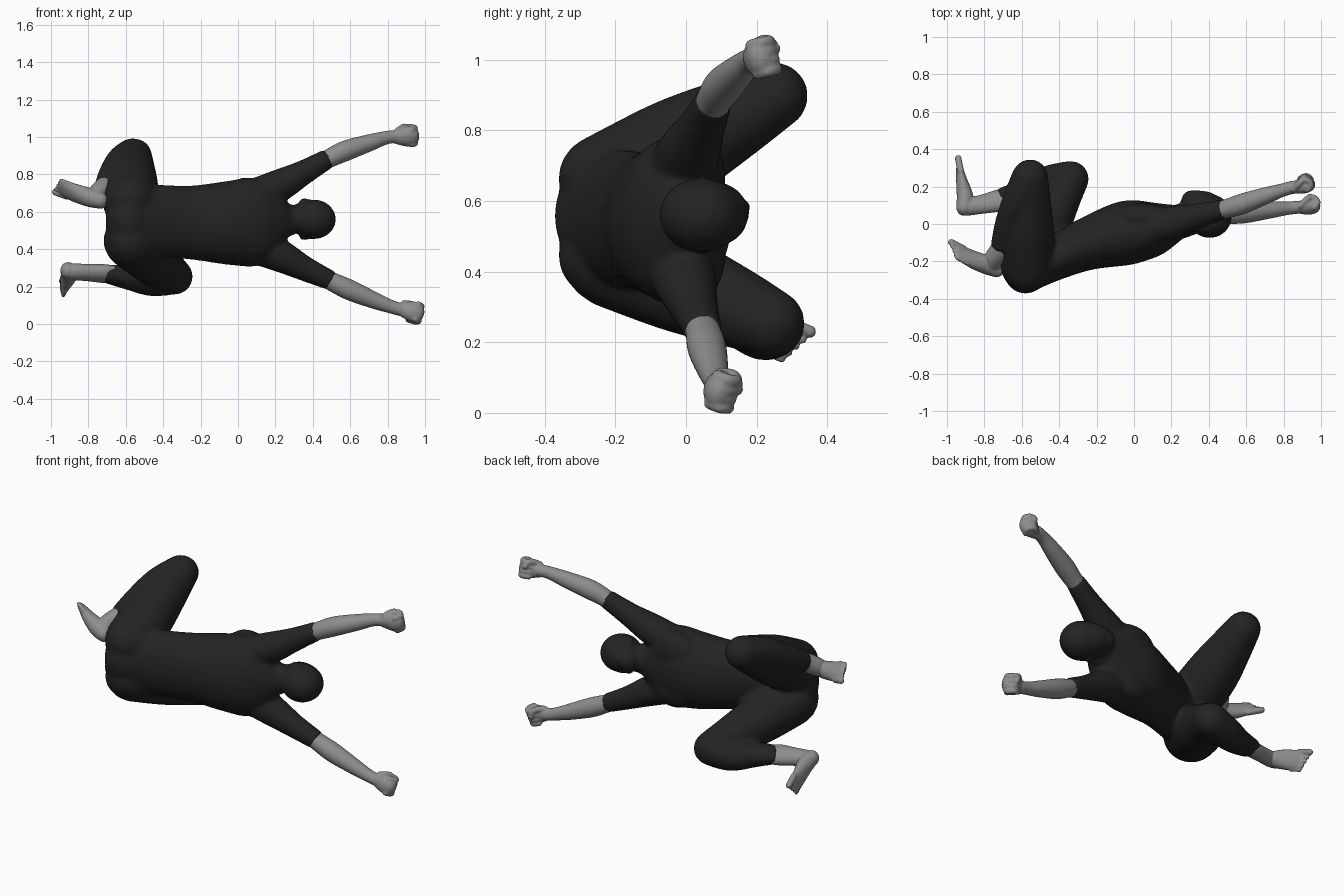
import bpy, bmesh, math
from mathutils import Vector, Matrix

if "Cube" in bpy.data.objects:
    bpy.data.objects.remove(bpy.data.objects["Cube"])


def material(name, c):
    m = bpy.data.materials.new(name)
    m.diffuse_color = (c, c, c, 1)
    m.use_nodes = True
    m.node_tree.nodes["Principled BSDF"].inputs["Base Color"].default_value = m.diffuse_color
    return m


SUIT = material("black_suit", 0.017)
SKIN = material("grey_skin", 0.27)


def spline(pts, steps=6):
    """Smooth path through rows of (x, y, z, half width, half depth)."""
    rows = [[*p[:3], p[3], p[-1]] for p in pts]
    rows = [rows[0]] + rows + [rows[-1]]
    out = []
    for i in range(1, len(rows) - 2):
        for s in range(steps):
            t = s / steps
            out.append([0.5 * (2 * b + (c - a) * t + (2 * a - 5 * b + 4 * c - d) * t * t
                               + (3 * b - a - 3 * c + d) * t ** 3)
                        for a, b, c, d in zip(*rows[i - 1:i + 3])])
    return out + [rows[-1]]


def tube(bm, pts, ref=(0, 0, 1), round_start=True, round_end=True, n=24):
    """Elliptical loft; half width runs along ref, ends are domed or flat."""
    rows = spline(pts)
    pos = [Vector(r[:3]) for r in rows]
    last = len(rows) - 1
    rings = []
    for i, r in enumerate(rows):
        t = (pos[min(i + 1, last)] - pos[max(i - 1, 0)]).normalized()
        rings.append((pos[i], t, r[3], r[4]))

    def dome(ring, sign):
        p, t, a, b = ring
        return [(p + t * sign * min(a, b) * math.sin(k), t, a * math.cos(k), b * math.cos(k))
                for k in (0.35, 0.7, 1.05, 1.4)]
    if round_start:
        rings = dome(rings[0], -1)[::-1] + rings
    if round_end:
        rings = rings + dome(rings[-1], 1)
    loops = []
    for p, t, a, b in rings:
        u = Vector(ref)
        u = (u - t * u.dot(t)).normalized()
        v = t.cross(u)
        loops.append([bm.verts.new(p + u * a * math.cos(k * math.tau / n)
                                   + v * b * math.sin(k * math.tau / n)) for k in range(n)])
    for l0, l1 in zip(loops, loops[1:]):
        for k in range(n):
            bm.faces.new((l0[k], l0[(k + 1) % n], l1[(k + 1) % n], l1[k]))
    bm.faces.new(loops[0][::-1])
    bm.faces.new(loops[-1])


def ball(bm, c, r):
    bmesh.ops.create_uvsphere(bm, u_segments=24, v_segments=14, radius=1,
                              matrix=Matrix.Translation(c) @ Matrix.Diagonal((*r, 1)))


def finish(bm, name, mat, voxel, smooth):
    """Fuse the overlapping forms into one smooth skin."""
    bmesh.ops.recalc_face_normals(bm, faces=bm.faces)
    me = bpy.data.meshes.new(name)
    bm.to_mesh(me)
    bm.free()
    me.materials.append(mat)
    ob = bpy.data.objects.new(name, me)
    bpy.context.collection.objects.link(ob)
    m = ob.modifiers.new("fuse", "REMESH")
    m.mode = "VOXEL"
    m.voxel_size = voxel
    m.use_smooth_shade = True
    s = ob.modifiers.new("soften", "SMOOTH")
    s.factor = 0.5
    s.iterations = smooth


# Suited body
bm = bmesh.new()
# torso, pelvis to collar
tube(bm, [(-.575, -.23, .555, .195, .134), (-.42, -.18, .55, .195, .12),
          (-.25, -.108, .543, .198, .141), (-.05, -.05, .541, .225, .172),
          (.09, -.028, .546, .236, .152), (.19, .0, .552, .185, .114),
          (.26, .025, .556, .09, .082)])
# neck, skull, face, chin, brow, nose
tube(bm, [(.17, 0, .555, .09), (.26, .035, .557, .075), (.36, .06, .56, .072)])
ball(bm, (.405, .042, .56), (.119, .118, .106))
ball(bm, (.365, .08, .563), (.112, .098, .092))
ball(bm, (.305, .115, .567), (.055, .066, .062))
ball(bm, (.39, .115, .57), (.06, .054, .07))
ball(bm, (.335, .17, .585), (.026, .016, .015))
for z in (.46, .661):
    ball(bm, (.355, .045, z), (.03, .02, .012))
# seat and chest muscles
ball(bm, (-.58, -.243, .558), (.12, .13, .16))
for z in (.447, .664):
    ball(bm, (-.575, -.23, z), (.13, .132, .126))
    ball(bm, (.05, .04, z), (.15, .072, .12))
# sleeves with shoulders
tube(bm, [(.08, -.02, .68, .094), (.22, .01, .74, .088), (.35, .045, .81, .067),
          (.485, .08, .887, .053)], (0, 1, 0), round_end=False)
tube(bm, [(.08, -.02, .42, .094), (.22, .0, .367, .088), (.36, .025, .295, .067),
          (.5, .05, .231, .053)], (0, 1, 0), round_end=False)
# raised leg: thigh, shin
tube(bm, [(-.572, -.2, .652, .152), (-.572, -.02, .752, .144), (-.563, .14, .838, .118),
          (-.555, .25, .897, .096)], (1, 0, 0))
tube(bm, [(-.565, .25, .905, .089), (-.62, .12, .867, .086), (-.672, -.01, .797, .075),
          (-.712, -.13, .735, .057)], (1, 0, 0), round_end=False)
# lowered leg: thigh, shin
tube(bm, [(-.568, -.2, .446, .152), (-.48, -.02, .365, .138), (-.398, .14, .298, .115),
          (-.338, .24, .254, .097)])
tube(bm, [(-.345, .245, .25, .092), (-.46, .22, .233, .084, .091), (-.58, .165, .25, .069, .081),
          (-.715, .125, .27, .048, .065)], round_end=False)
finish(bm, "suited_body", SUIT, .011, 8)


# Bare forearms with fists
def forearm(name, path, fist, ref):
    bm = bmesh.new()
    tube(bm, path, ref)
    c = Vector(fist)
    d = (c - Vector(path[-2][:3])).normalized()
    side = Vector(ref)
    side = (side - d * side.dot(d)).normalized()
    palm = d.cross(side)
    if palm.y < 0:
        palm = -palm
    # back of the hand
    tube(bm, [(*(c - d * .05), .04, .032), (*c, .055, .042), (*(c + d * .03), .055, .04)], side)
    # curled fingers
    for i in range(4):
        o = c + side * (i - 1.5) * .027
        tube(bm, [(*(o + d * .028 - palm * .016), .018), (*(o + d * .048 + palm * .01), .018),
                  (*(o + d * .03 + palm * .038), .017), (*(o - d * .005 + palm * .032), .016)],
             side, n=12)
    # thumb folded over the fingers
    tube(bm, [(*(c - d * .045 + side * .035), .018), (*(c + side * .045 + palm * .035), .018),
              (*(c + d * .02 + side * .015 + palm * .052), .015)], d, n=12)
    finish(bm, name, SKIN, .006, 3)


forearm("upper_forearm", [(.44, .07, .86, .046), (.5, .083, .892, .051), (.58, .108, .928, .055),
                          (.7, .15, .968, .046), (.79, .18, .996, .036), (.85, .197, 1.003, .035)],
        (.9, .204, 1.003), (0, -.25, 1))
forearm("lower_forearm", [(.45, .04, .253, .046), (.51, .05, .223, .051), (.6, .06, .181, .055),
                          (.73, .075, .126, .045), (.82, .084, .092, .036), (.88, .09, .075, .035)],
        (.927, .092, .068), (0, .25, 1))


# Bare feet
def foot(name, ankle, sole, ref, inner):
    bm = bmesh.new()
    tube(bm, ankle, ref)
    tube(bm, sole, ref)
    tip = Vector(sole[-1][:3])
    d = (tip - Vector(sole[-2][:3])).normalized()
    side = Vector(ref) * inner
    side = (side - d * side.dot(d)).normalized()
    # toes shrink away from the inner side
    for i in range(5):
        r = .018 if i == 0 else .0125 - .0007 * i
        base = tip + side * (.043 - .0245 * i + (.004 if i == 0 else 0)) - d * (.009 * i)
        tube(bm, [(*(base - d * .03), r), (*base, r), (*(base + d * (.045 - .002 * i)), r)],
             ref, n=12)
    finish(bm, name, SKIN, .005, 3)


foot("raised_foot",
     [(-.695, -.09, .755, .05), (-.72, -.145, .725, .055), (-.75, -.19, .695, .053),
      (-.75, -.225, .67, .045)],
     [(-.735, -.242, .66, .045, .042), (-.79, -.218, .676, .051, .05),
      (-.865, -.188, .699, .057, .039), (-.942, -.148, .727, .059, .021)],
     (0, -.68, .73), -1)
foot("lowered_foot",
     [(-.67, .135, .265, .042, .06), (-.72, .125, .27, .045, .064),
      (-.8, .108, .275, .043, .055), (-.885, .092, .28, .044, .048)],
     [(-.908, .086, .287, .045, .042), (-.903, .142, .265, .052, .045),
      (-.92, .225, .23, .058, .031), (-.933, .292, .203, .059, .019)],
     (0, .5, .85), 1)
